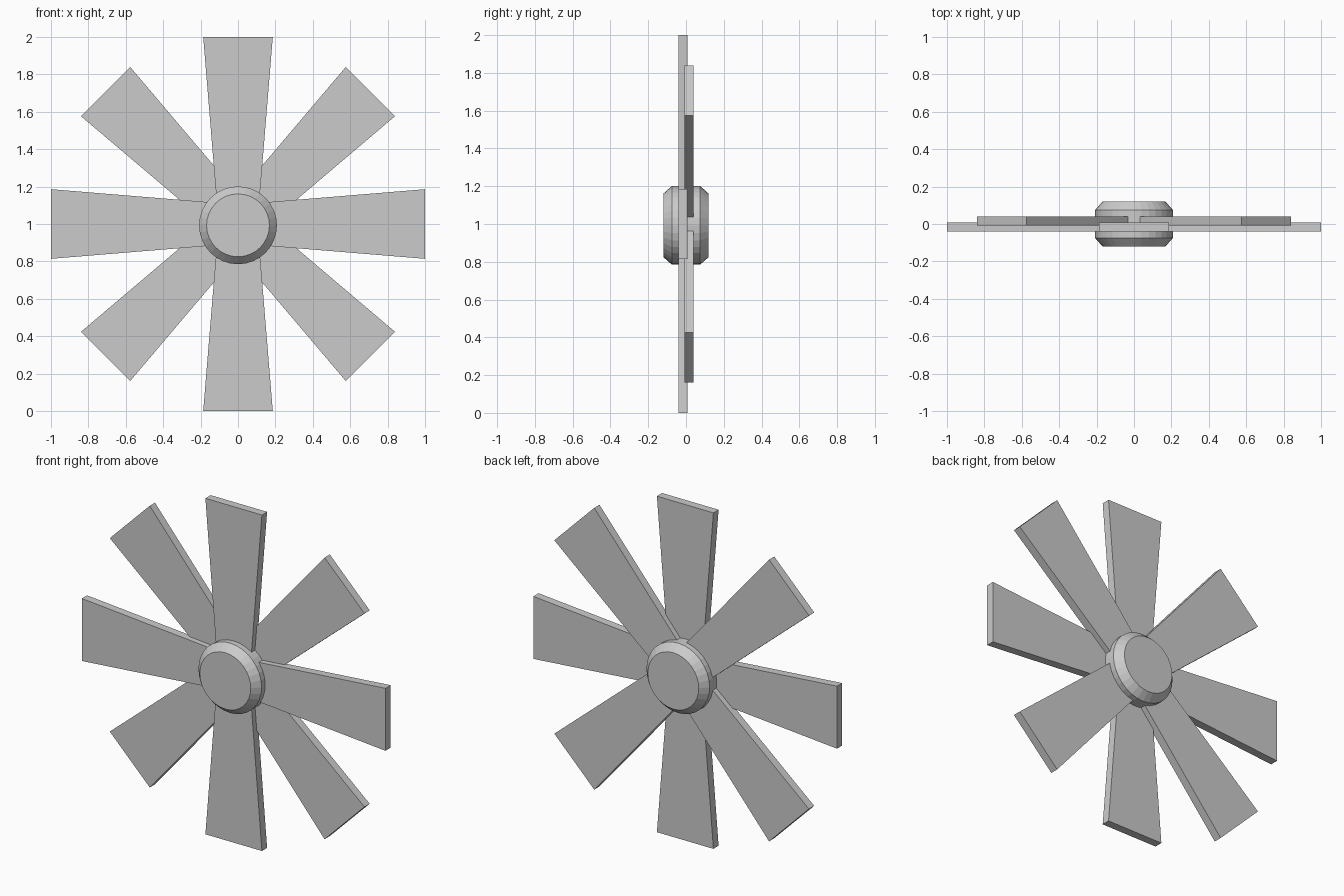
import bpy, bmesh, math
from mathutils import Matrix, Vector

if "Cube" in bpy.data.objects:
    bpy.data.objects.remove(bpy.data.objects["Cube"])


def finish(name, bm):
    bmesh.ops.recalc_face_normals(bm, faces=bm.faces)
    mesh = bpy.data.meshes.new(name)
    bm.to_mesh(mesh)
    bm.free()
    obj = bpy.data.objects.new(name, mesh)
    bpy.context.collection.objects.link(obj)
    return obj


def blade(name, angle, y0, y1):
    """Tapered flat slab pointing outwards from the hub."""
    bm = bmesh.new()
    outline = [(-0.117, 0.16), (0.117, 0.16), (0.186, 1.0), (-0.186, 1.0)]
    face = bm.faces.new([bm.verts.new((x, y0, z)) for x, z in outline])
    ext = bmesh.ops.extrude_face_region(bm, geom=[face])
    verts = [v for v in ext["geom"] if isinstance(v, bmesh.types.BMVert)]
    bmesh.ops.translate(bm, verts=verts, vec=(0, y1 - y0, 0))
    bmesh.ops.rotate(bm, verts=bm.verts, matrix=Matrix.Rotation(angle, 3, 'Y'))
    bmesh.ops.translate(bm, verts=bm.verts, vec=(0, 0, 1))
    return finish(name, bm)


def lathe(name, profile, sides, centre):
    """Closed turned body around the y axis from (y, radius) pairs."""
    bm = bmesh.new()
    rings = []
    for y, r in profile:
        rings.append([bm.verts.new(Vector(centre) + Vector((
            r * math.cos(2 * math.pi * i / sides), y,
            r * math.sin(2 * math.pi * i / sides)))) for i in range(sides)])
    for a, b in zip(rings, rings[1:]):
        for i in range(sides):
            j = (i + 1) % sides
            bm.faces.new((a[i], a[j], b[j], b[i]))
    bm.faces.new(rings[0])
    bm.faces.new(rings[-1])
    return finish(name, bm)


# Eight blades: upright cross in front, diagonal cross behind
for i in range(8):
    if i % 2 == 0:
        blade(f"front_blade_{i // 2 + 1}", i * math.pi / 4, -0.041, 0.008)
    else:
        blade(f"rear_blade_{i // 2 + 1}", i * math.pi / 4, -0.008, 0.041)

# Hub with chamfered rims
lathe("hub", [(-0.12, 0.168), (-0.075, 0.208), (0.075, 0.208), (0.12, 0.168)],
      32, (0, 0, 0.993))
